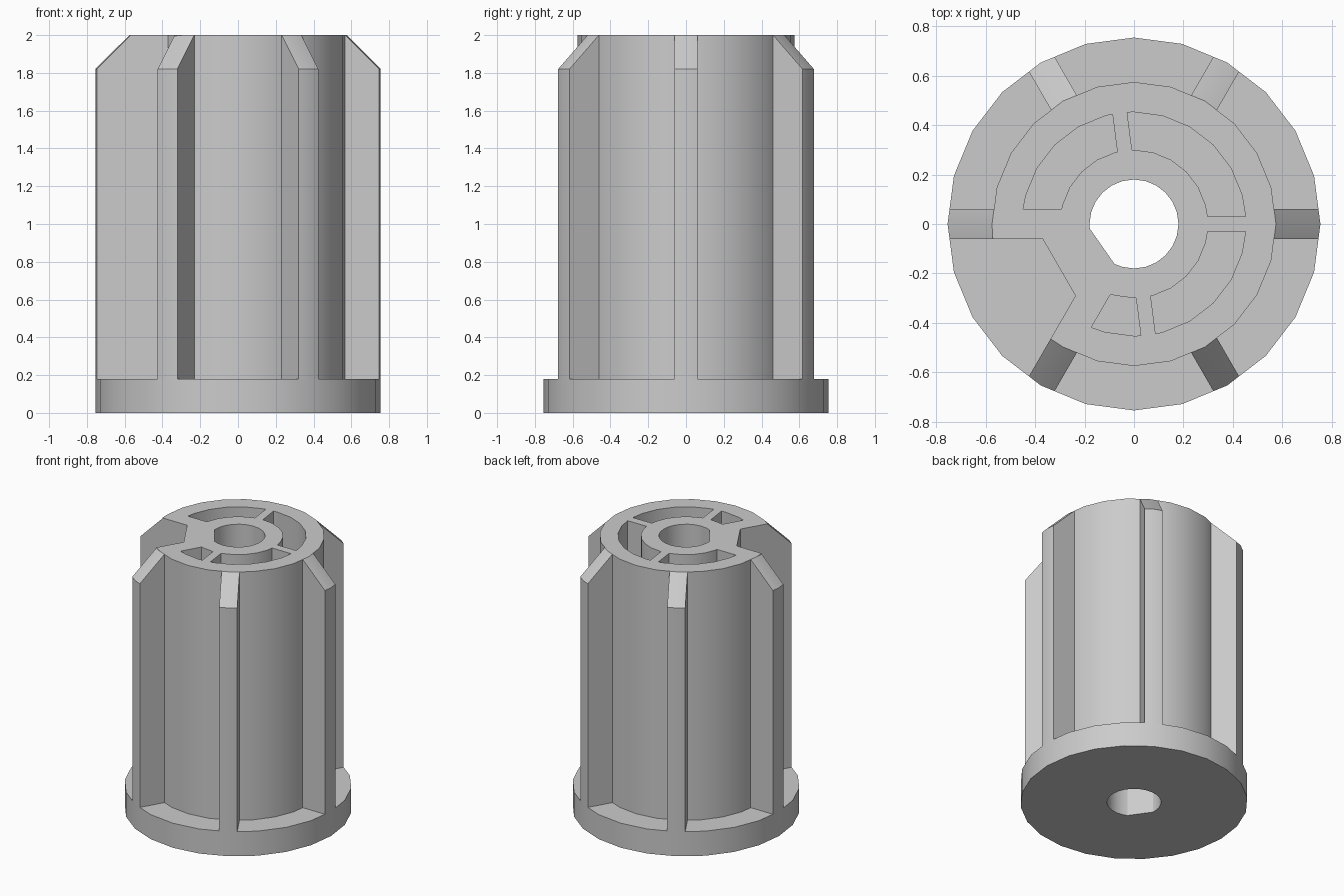
import bpy, bmesh
from math import radians, degrees, sin, cos, tan, asin, floor
from mathutils import Matrix

if "Cube" in bpy.data.objects:
    bpy.data.objects.remove(bpy.data.objects["Cube"])

STEP = 15                                  # degrees per facet
FLANGE_R, BODY_R, BORE_R = 0.755, 0.575, 0.18
SLOT_OUT, SLOT_IN = 0.453, 0.3
FLANGE_Z, TOP_Z, CHAMFER_Z = 0.18, 2.0, 1.82
RIB_HALF, SPOKE_HALF = 0.06, 0.03

grey = bpy.data.materials.new("light_grey")
grey.use_nodes = True
grey.diffuse_color = (0.6, 0.6, 0.6, 1)
grey.node_tree.nodes["Principled BSDF"].inputs["Base Color"].default_value = grey.diffuse_color


def polar(r, a):
    return (r * cos(radians(a)), r * sin(radians(a)))


def arc(r, a0, a1):
    """Faceted arc whose corners sit on multiples of STEP."""
    angles = [a0]
    k = (floor(a0 / STEP) + 1) * STEP
    while k < a1 - 0.01:
        if k > a0 + 0.01:
            angles.append(k)
        k += STEP
    return [polar(r, a) for a in angles + [a1]]


def offset_angle(half, r):
    return degrees(asin(half / r))


def finish(name, bm):
    bmesh.ops.recalc_face_normals(bm, faces=bm.faces)
    mesh = bpy.data.meshes.new(name)
    bm.to_mesh(mesh)
    bm.free()
    mesh.materials.append(grey)
    obj = bpy.data.objects.new(name, mesh)
    bpy.context.collection.objects.link(obj)
    bpy.ops.object.select_all(action='DESELECT')
    obj.select_set(True)
    bpy.context.view_layer.objects.active = obj
    bpy.ops.object.shade_smooth_by_angle(angle=radians(29))
    return obj


def extrude_plan(name, loops, z0, z1):
    """Fill an outline with holes and raise it to a solid."""
    bm = bmesh.new()
    for loop in loops:
        vs = [bm.verts.new((x, y, z0)) for x, y in loop]
        for i, v in enumerate(vs):
            bm.edges.new((vs[i - 1], v))
    bmesh.ops.triangle_fill(bm, use_beauty=True, edges=bm.edges[:])
    up = bmesh.ops.extrude_face_region(bm, geom=bm.faces[:])["geom"]
    top = [g for g in up if isinstance(g, bmesh.types.BMVert)]
    bmesh.ops.translate(bm, verts=top, vec=(0, 0, z1 - z0))
    return finish(name, bm)


def slot(a0, half0, a1, half1):
    """Curved pocket between two parallel-sided spokes."""
    def side(r):
        return arc(r, a0 + offset_angle(half0, r), a1 - offset_angle(half1, r))
    return side(SLOT_OUT) + side(SLOT_IN)[::-1]


# Bore with one flat: the closing chord forms the flat
bore = arc(BORE_R, 244, 546)

# Flange
flange_rim = arc(FLANGE_R, 0, 360)[:-1]
extrude_plan("base_flange", [flange_rim, bore], 0, FLANGE_Z)

# Body with an open notch between two ribs and four curved pockets
d = offset_angle(RIB_HALF, BODY_R)
notch_r = 0.375
n = offset_angle(RIB_HALF, notch_r)
outline = arc(BODY_R, 240 - d, 540 + d) + [polar(notch_r, 180 + n), polar(notch_r, 240 - n)]
pockets = [
    slot(0, SPOKE_HALF, 97.3, SPOKE_HALF),
    slot(97.3, SPOKE_HALF, 180, RIB_HALF),
    slot(240, RIB_HALF, 277.3, SPOKE_HALF),
    slot(277.3, SPOKE_HALF, 360, SPOKE_HALF),
]
extrude_plan("slotted_body", [outline, bore] + pockets, FLANGE_Z, TOP_Z)


# Six chamfered ribs
def rib(name, angle):
    bm = bmesh.new()
    slices = []
    for y in (-RIB_HALF, 0, RIB_HALF):
        bow = abs(y) * tan(radians(STEP / 2))
        profile = [(0.55, FLANGE_Z), (FLANGE_R - bow, FLANGE_Z),
                   (FLANGE_R - bow, CHAMFER_Z), (BODY_R - bow, TOP_Z), (0.55, TOP_Z)]
        slices.append([bm.verts.new((x, y, z)) for x, z in profile])
    for a, b in zip(slices, slices[1:]):
        for i in range(len(a)):
            bm.faces.new((a[i - 1], a[i], b[i], b[i - 1]))
    bm.faces.new(slices[0])
    bm.faces.new(slices[-1][::-1])
    bm.transform(Matrix.Rotation(radians(angle), 4, 'Z'))
    return finish(name, bm)


for i in range(6):
    rib(f"rib_{i + 1}", i * 60)
